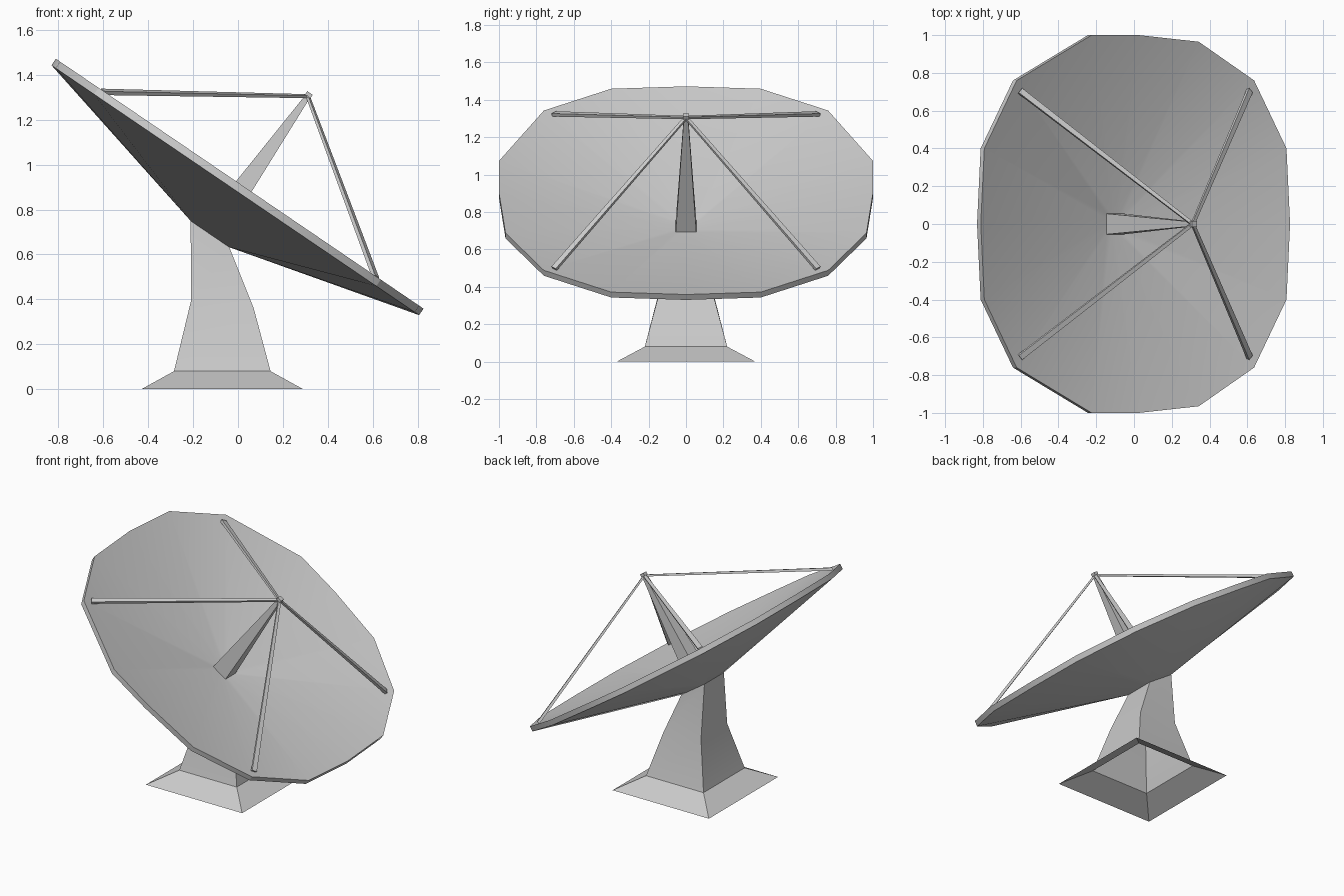
import bpy, bmesh, math
from mathutils import Vector

if "Cube" in bpy.data.objects:
    bpy.data.objects.remove(bpy.data.objects["Cube"])

TILT = math.radians(34.2)
ORIGIN = Vector((0.0075, 0, 0.915))
U = Vector((math.cos(TILT), 0, -math.sin(TILT)))   # down the slope of the dish
N = Vector((math.sin(TILT), 0, math.cos(TILT)))    # dish axis


def dish(u, y, d):
    """Dish coordinates to world."""
    return ORIGIN + U * u + N * d + Vector((0, y, 0))


def loft(name, rings, cap_start=False, cap_end=False):
    bm = bmesh.new()
    vs = [[bm.verts.new(p) for p in r] for r in rings]
    n = len(rings[0])
    for a, b in zip(vs, vs[1:]):
        for i in range(n):
            j = (i + 1) % n
            bm.faces.new((a[i], a[j], b[j], b[i]))
    if cap_start:
        bm.faces.new(vs[0][::-1])
    if cap_end:
        bm.faces.new(vs[-1])
    bmesh.ops.recalc_face_normals(bm, faces=bm.faces)
    me = bpy.data.meshes.new(name)
    bm.to_mesh(me)
    bm.free()
    ob = bpy.data.objects.new(name, me)
    bpy.context.collection.objects.link(ob)
    bpy.ops.object.select_all(action='DESELECT')
    ob.select_set(True)
    bpy.context.view_layer.objects.active = ob
    bpy.ops.object.shade_smooth_by_angle(angle=math.radians(30))
    return ob


def full(half):
    """Complete a half outline by mirroring across y."""
    return half + [(u, -y) for u, y in half[-2:0:-1]]


SIGNS = ((1, 1), (-1, 1), (-1, -1), (1, -1))


def dish_square(u, half, d):
    return [dish(u + su * half, sy * half, d) for su, sy in SIGNS]


def flat_rect(x0, x1, hy, z):
    return [(x1, hy, z), (x0, hy, z), (x0, -hy, z), (x1, -hy, z)]


# Dish: 16-sided rim narrowing to a square hub
rim = full([(.99, 0), (.967, .4), (.76, .76), (.405, .965), (.02, 1),
            (-.28, 1), (-.76, .76), (-.967, .4), (-.99, 0)])
square = full([(max(-1, min(1, (4 - i) / 2)), min(1, i / 2, (8 - i) / 2))
               for i in range(9)])


def hub_ring(u0, half, d):
    return [dish(u0 + u * half, y * half, d) for u, y in square]


loft("dish", [hub_ring(.018, .055, -.22),
              [dish(u, y, 0) for u, y in rim],
              [dish(u, y, -.035) for u, y in rim],
              hub_ring(.017, .104, -.26)], True, True)

# Pedestal: open-bottomed flared foot rising to the hub
loft("pedestal", [flat_rect(-.43, .29, .37, 0),
                  flat_rect(-.285, .145, .22, .08),
                  [(.07, .145, .36), (-.21, .14, .39),
                   (-.21, -.14, .39), (.07, -.145, .36)],
                  dish_square(.017, .104, -.26)])

# Feed horn on the axis, with a small receiver block at its tip
loft("feed_horn", [dish_square(.018, .055, -.22),
                   dish_square(.032, .012, .49)], True, True)
loft("receiver", [dish_square(.032, .015, .485),
                  dish_square(.032, .015, .51)], True, True)

# Four struts from the rim corners to the receiver
tip = dish(.032, 0, .493)
for k, (su, sy) in enumerate(SIGNS):
    base = dish(su * .735, sy * .705, -.005)
    axis = (tip - base).normalized()
    side = axis.cross(N).normalized()
    up = side.cross(axis).normalized()

    def section(c, w, t):
        return [c + side * a * w / 2 + up * b * t / 2 for a, b in SIGNS]

    loft(f"strut_{k + 1}", [section(base, .032, .018),
                            section(tip, .018, .012)], True, True)
